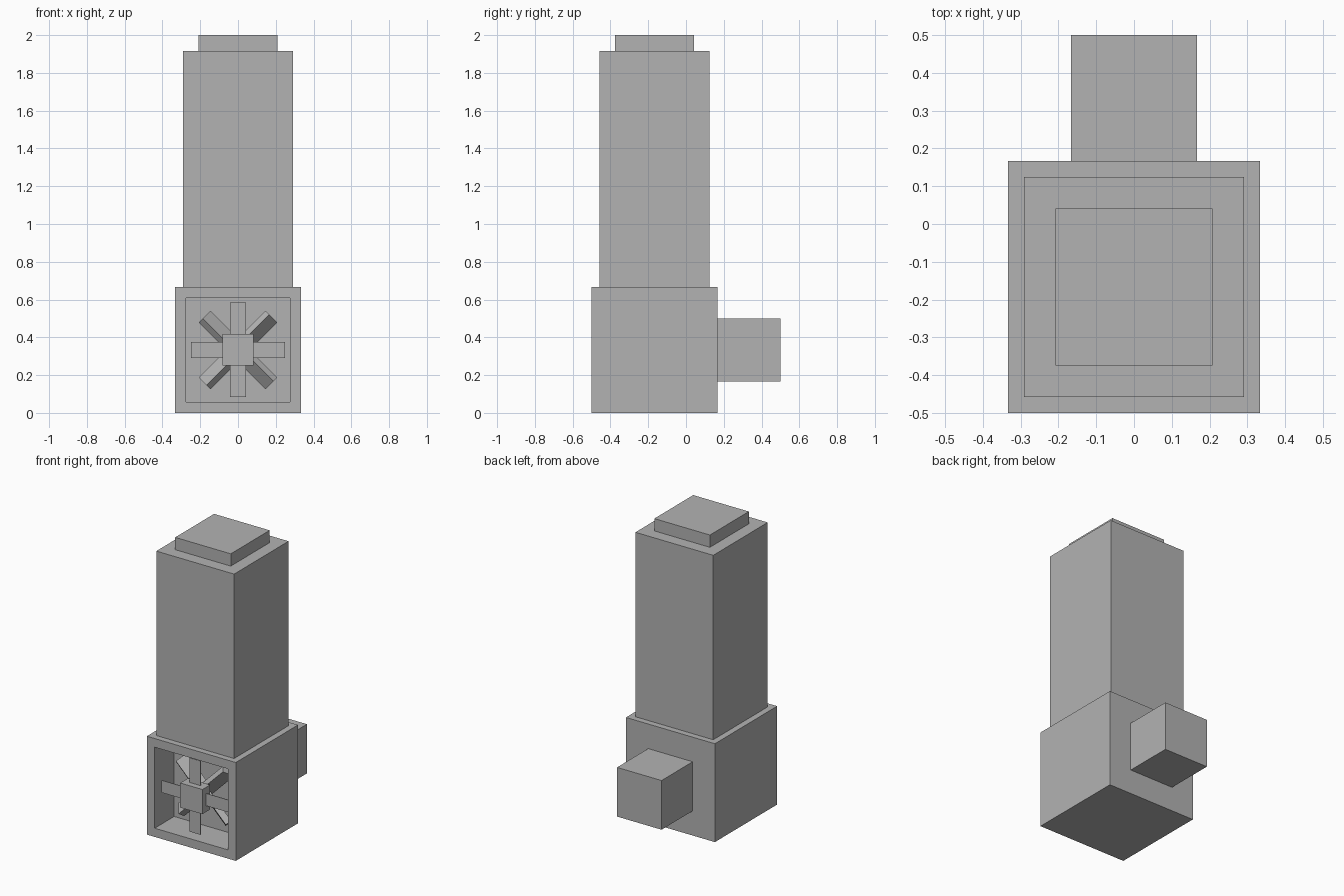
import bpy, bmesh
from math import pi
from mathutils import Matrix, Vector

cube = bpy.data.objects.get("Cube")
if cube:
    bpy.data.objects.remove(cube, do_unlink=True)

U = 1 / 24                      # one design unit
FRONT, CENTRE_Z = -12, 8        # front plane and fan axis height, in units

grey = bpy.data.materials.new("plain_grey")
grey.use_nodes = True
grey.diffuse_color = (0.45, 0.45, 0.45, 1)
grey.node_tree.nodes["Principled BSDF"].inputs["Base Color"].default_value = grey.diffuse_color


def finish(name, bm):
    """Scale the unit mesh to size and add it to the scene."""
    bmesh.ops.scale(bm, vec=(U, U, U), verts=bm.verts)
    bmesh.ops.recalc_face_normals(bm, faces=bm.faces)
    mesh = bpy.data.meshes.new(name)
    bm.to_mesh(mesh)
    bm.free()
    mesh.materials.append(grey)
    obj = bpy.data.objects.new(name, mesh)
    bpy.context.collection.objects.link(obj)
    return obj


def box_mesh(centre, size, turn=Matrix()):
    bm = bmesh.new()
    matrix = turn @ Matrix.Translation(centre) @ Matrix.Diagonal((*size, 1))
    bmesh.ops.create_cube(bm, size=1, matrix=matrix)
    return bm


def box(name, centre, size):
    return finish(name, box_mesh(centre, size))


# Base housing with a square recess in the front
bm = box_mesh((0, -4, 8), (16, 16, 16))
front = min(bm.faces, key=lambda f: f.calc_center_median().y)
bmesh.ops.inset_individual(bm, faces=[front], thickness=2)
pocket = bmesh.ops.extrude_discrete_faces(bm, faces=[front])["faces"][0]
bmesh.ops.translate(bm, vec=(0, 5, 0), verts=pocket.verts)
finish("base_housing", bm)

# Tower, cap and rear connector
box("tower", (0, -4, 31), (14, 14, 30))
box("top_cap", (0, -4, 47), (10, 10, 2))
box("rear_connector", (0, 8, CENTRE_Z), (8, 8, 8))

# Fan hub and thin guard bars
box("fan_hub", (0, FRONT + 1, CENTRE_Z), (4, 2, 4))
box("guard_bar_horizontal", (0, FRONT + 1, CENTRE_Z), (12, 0.1, 2))
box("guard_bar_vertical", (0, FRONT + 1, CENTRE_Z), (2, 0.1, 12))

# Four pitched fan blades set on the diagonals
axis = Matrix.Translation(Vector((0, FRONT + 3.5, CENTRE_Z)))
for i in range(4):
    spin = Matrix.Rotation(pi / 4 + i * pi / 2, 4, 'Y')
    pitch = Matrix.Rotation(pi / 4, 4, 'X')
    finish(f"fan_blade_{i + 1}", box_mesh((3, 0, 0), (6, 1, 2), axis @ spin @ pitch))
